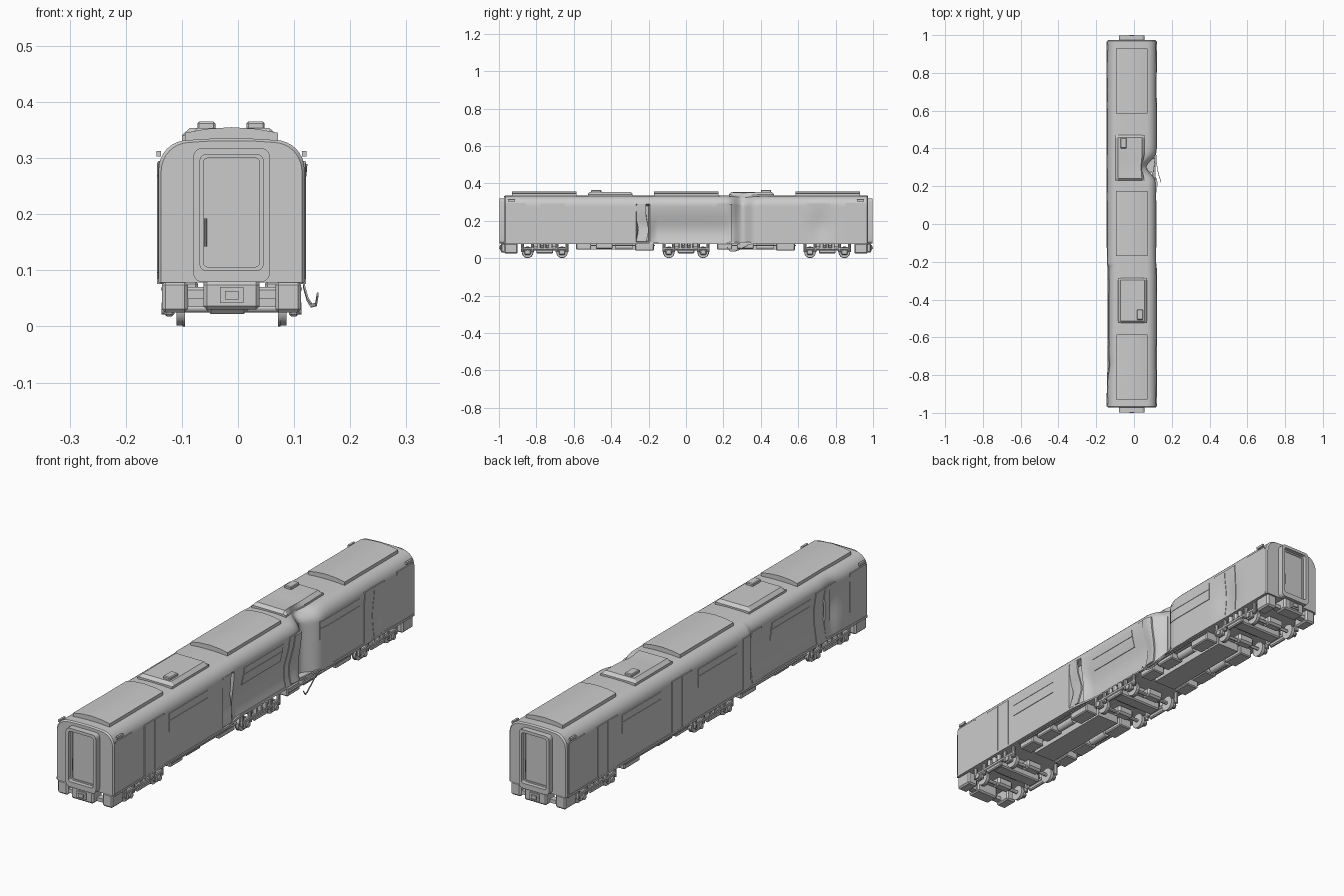
import bpy, bmesh, math
from mathutils import Vector, Matrix

XC, HALF, FLOOR, ROOF = -0.0115, 0.13, 0.078, 0.335   # car centre line and shell size

cube = bpy.data.objects.get("Cube")
if cube:
    bpy.data.objects.remove(cube, do_unlink=True)

paint = bpy.data.materials.new("plain grey")
paint.use_nodes = True
paint.diffuse_color = (0.6, 0.6, 0.6, 1)
paint.node_tree.nodes["Principled BSDF"].inputs["Base Color"].default_value = (0.6, 0.6, 0.6, 1)


def finish(name, bm, angle=30):
    bmesh.ops.recalc_face_normals(bm, faces=bm.faces)
    mesh = bpy.data.meshes.new(name)
    bm.to_mesh(mesh)
    bm.free()
    mesh.materials.append(paint)
    ob = bpy.data.objects.new(name, mesh)
    bpy.context.collection.objects.link(ob)
    ob.location.x = XC
    bpy.ops.object.select_all(action='DESELECT')
    ob.select_set(True)
    bpy.context.view_layer.objects.active = ob
    bpy.ops.object.shade_smooth_by_angle(angle=math.radians(angle))
    return ob


def skin(name, rings, closed=False, angle=30):
    """Join equal rings of points into one surface, capped unless it closes on itself."""
    bm = bmesh.new()
    rows = [[bm.verts.new(p) for p in ring] for ring in rings]
    n = len(rows[0])
    pairs = list(zip(rows, rows[1:])) + ([(rows[-1], rows[0])] if closed else [])
    for a, b in pairs:
        for i in range(n):
            j = (i + 1) % n
            bm.faces.new((a[i], a[j], b[j], b[i]))
    if not closed:
        bm.faces.new(rows[0])
        bm.faces.new(rows[-1])
    return finish(name, bm, angle)


def box(name, x, y, z, bevel=0.0):
    bm = bmesh.new()
    size = Matrix.Diagonal((x[1] - x[0], y[1] - y[0], z[1] - z[0], 1))
    mid = Vector((sum(x), sum(y), sum(z))) / 2
    bmesh.ops.create_cube(bm, size=1, matrix=Matrix.Translation(mid) @ size)
    if bevel:
        bmesh.ops.bevel(bm, geom=bm.edges[:], offset=bevel, segments=1, affect='EDGES')
    return finish(name, bm)


def cylinder(name, pos, radius, length, axis='X', sides=20):
    bm = bmesh.new()
    turn = {'X': Matrix.Rotation(math.pi / 2, 4, 'Y'), 'Y': Matrix.Rotation(math.pi / 2, 4, 'X'),
            'Z': Matrix.Identity(4)}[axis]
    bmesh.ops.create_cone(bm, cap_ends=True, segments=sides, radius1=radius, radius2=radius,
                          depth=length, matrix=Matrix.Translation(pos) @ turn)
    return finish(name, bm)


def spread(a, b, n):
    return [a + (b - a) * i / n for i in range(n + 1)]


def bell(v, mid, width):
    return math.exp(-((v - mid) / width) ** 2)


def ramp(v, a, b):
    t = min(max((v - a) / (b - a), 0), 1)
    return t * t * (3 - 2 * t)


# Crash damage: push the flanks inward
def dent(x, y, z):
    weight = ramp(abs(x) / HALF, 0.3, 0.9)
    if x > 0:
        push = 0.052 * bell(y, 0.3, 0.045)
        push += 0.03 * ramp(y, -0.23, -0.15) * ramp(-y, -0.3, -0.2) * bell(z, 0.14, 0.09)
        push += 0.012 * bell(y, 0.72, 0.06) * bell(z, 0.17, 0.08)
    else:
        push = 0.018 * ramp(-y, 0.21, 0.23) * ramp(y, -0.88, -0.7) * bell(z, 0.2, 0.1)
        push += 0.012 * bell(y, -0.75, 0.04) * bell(z, 0.2, 0.1)
    sag = 0.012 * bell(y, 0.31, 0.06) * ramp(x, 0.02, 0.1) * ramp(z, 0.25, 0.33)
    return Vector((x - math.copysign(push * weight, x), y, z - sag))


# Doorway torn open on one flank
def torn(x, y, z):
    p = dent(x, y, z)
    if x > 0.12 and -0.265 < y < -0.195 and 0.09 < z < 0.29:
        p.x -= 0.03
    return p


# Body shell
r = 0.052
arc = [(HALF - r + r * math.cos(a), ROOF - 0.003 - r + r * math.sin(a)) for a in spread(0, math.pi / 2, 8)]
right_half = [(HALF, z) for z in spread(FLOOR, ROOF - r - 0.003, 14)][:-1] + arc
right_half += [(0.05, ROOF - 0.001), (0.025, ROOF)]
profile = right_half + [(-x, z) for x, z in reversed(right_half)]
body_rings = []
for y in [-0.972] + spread(-0.966, 0.968, 260) + [0.974]:
    k = 0.965 if abs(y) > 0.97 else 1
    body_rings.append([torn(x * k, y, z if z < 0.2 else z - (1 - k) * 0.12) for x, z in profile])
skin("body_shell", body_rings)


def flank_panel(name, side, y0, y1, z0, z1, raised=0.0025, warp=dent):
    zs = spread(z0, z1, 10)
    ring = [(side * (HALF + raised), z) for z in zs] + [(side * (HALF - 0.004), z) for z in reversed(zs)]
    skin(name, [[warp(x, y, z) for x, z in ring] for y in spread(y0, y1, 16)])


# Side doors, windows and end panels
for side, tag in ((1, "left"), (-1, "right")):
    for mid in (-0.71, -0.23, 0.23, 0.71):
        if side == 1 and mid == -0.23:
            continue
        for a, b in ((-0.064, -0.001), (0.001, 0.064)):
            flank_panel(tag + "_side_door", side, mid + a, mid + b, 0.085, 0.292)
    for mid in (-0.49, 0.0, 0.49):
        flank_panel(tag + "_window", side, mid - 0.125, mid + 0.125, 0.205, 0.25)
        flank_panel(tag + "_window_vent", side, mid - 0.125, mid + 0.125, 0.2515, 0.28)
    for end in (-1, 1):
        y0, y1 = sorted((end * 0.855, end * 0.96))
        flank_panel(tag + "_end_panel", side, y0, y1, 0.085, 0.295, 0.0015)
        y0, y1 = sorted((end * 0.915, end * 0.952))
        flank_panel(tag + "_marker_lamp", side, y0, y1, 0.303, 0.313, 0.004)
    flank_panel(tag + "_sill", side, -0.965, 0.965, 0.076, 0.085, 0.003)


# Bent door leaves hanging in the damaged doorways
def bent(x, y, z):
    return Vector((x - 0.012 * bell(z, 0.17, 0.06) + 0.06 * (y + 0.2), y + 0.015 * bell(z, 0.15, 0.05), z))


flank_panel("bent_door_leaf", 1, -0.27, -0.215, 0.088, 0.29, 0.003, bent)
flank_panel("loose_door_leaf", 1, 0.195, 0.245, 0.085, 0.29, 0.003,
            lambda x, y, z: dent(x, y, z) + Vector((0.006 + 0.1 * (y - 0.22), 0, 0)))
flank_panel("cracked_door_leaf", -1, -0.745, -0.705, 0.09, 0.29, 0.003,
            lambda x, y, z: dent(x, y, z) + Vector((-0.012 * bell(z, 0.2, 0.05), 0, 0)))

# Roof equipment
half_cover = [(0.083, 0.328), (0.083, 0.345), (0.045, 0.352), (0.0, 0.355)]
cover = half_cover + [(-x, z) for x, z in half_cover[-2::-1]]
for y0, y1 in ((-0.93, -0.585), (-0.17, 0.175), (0.585, 0.93)):
    rings = [[dent(x, y, z) for x, z in cover] for y in spread(y0, y1, 24)]
    skin("roof_cover", rings, angle=8)

for y0, y1, mid, fan in ((-0.525, -0.285, 0.003, (0.043, -0.48)), (0.23, 0.47, -0.01, (-0.045, 0.428))):
    rings = []
    for y in [y0] + spread(y0 + 0.012, y1 - 0.012, 16) + [y1]:
        top = 0.342 if y in (y0, y1) else 0.354
        pts = [(0.078, 0.328), (0.078, 0.341), (0.064, top), (-0.064, top), (-0.078, 0.341), (-0.078, 0.328)]
        rings.append([dent(x + mid, y, z) for x, z in pts])
    skin("roof_cooling_unit", rings, angle=8)
    fx, fy = fan
    box("roof_fan_box", (fx - 0.016, fx + 0.016), (fy - 0.027, fy + 0.027), (0.35, 0.365), 0.003)


# Gangway ends
def rounded(hw, z0, z1, rad):
    pts = []
    for cx, cz, start in ((hw - rad, z1 - rad, 0), (rad - hw, z1 - rad, 1), (rad - hw, z0 + rad, 2), (hw - rad, z0 + rad, 3)):
        pts += [(cx + rad * math.cos(a), cz + rad * math.sin(a))
                for a in spread(start * math.pi / 2, (start + 1) * math.pi / 2, 5)]
    return pts


def frame(name, outer, inner, y0, y1):
    skin(name, [[(o[0], y0, o[1]), (o[0], y1, o[1]), (i[0], y1, i[1]), (i[0], y0, i[1])]
                for o, i in zip(outer, inner)], closed=True)


for end, tag in ((-1, "front"), (1, "rear")):
    def span(a, b):
        return tuple(sorted((end * a, end * b)))
    frame(tag + "_gangway_frame", rounded(0.068, 0.079, 0.318, 0.016), rounded(0.056, 0.1, 0.306, 0.01),
          end * 0.965, end * 0.998)
    box(tag + "_end_door", (-0.057, 0.057), span(0.965, 0.978), (0.098, 0.307))
    frame(tag + "_door_trim", rounded(0.056, 0.1, 0.306, 0.008), rounded(0.05, 0.106, 0.3, 0.008),
          end * 0.97, end * 0.981)
    cylinder(tag + "_door_handle", (end * 0.046, end * 0.986, 0.167), 0.002, 0.05, 'Z', 8)
    # Buffer beam, corner blocks and coupler
    box(tag + "_buffer_beam", (-0.05, 0.05), span(0.93, 0.99), (0.03, 0.08), 0.006)
    box(tag + "_coupler_box", (-0.021, 0.021), span(0.97, 0.995), (0.042, 0.07))
    box(tag + "_coupler_head", (-0.012, 0.012), span(0.97, 1.0), (0.048, 0.063))
    for s in (-1, 1):
        box(tag + "_corner_block", tuple(sorted((s * 0.078, s * 0.124))), span(0.9, 0.972), (0.025, 0.08), 0.006)
        box(tag + "_beam_link", tuple(sorted((s * 0.045, s * 0.08))), span(0.94, 0.965), (0.035, 0.05))

# Wheel trucks
for yc in (-0.755, 0.0, 0.755):
    box("truck_bolster", (-0.1, 0.1), (yc - 0.028, yc + 0.028), (0.035, 0.07), 0.005)
    box("truck_top_plate", (-0.05, 0.05), (yc - 0.06, yc + 0.06), (0.06, 0.08))
    for s in (-1, 1):
        fx = tuple(sorted((s * 0.104, s * 0.118)))
        box("truck_side_frame", fx, (yc - 0.125, yc + 0.125), (0.042, 0.056), 0.003)
        box("truck_frame_drop", fx, (yc - 0.045, yc + 0.045), (0.026, 0.044), 0.004)
        for k in (-0.03, 0.0, 0.03):
            cylinder("truck_spring", (s * 0.111, yc + k, 0.066), 0.01, 0.026, 'Z', 12)
    for wy in (yc - 0.092, yc + 0.092):
        cylinder("axle", (0, wy, 0.032), 0.007, 0.22, 'X', 12)
        box("axle_motor", (-0.045, 0.03), (wy - 0.022, wy + 0.022), (0.022, 0.06), 0.008)
        for s in (-1, 1):
            cylinder("wheel", (s * 0.092, wy, 0.031), 0.029, 0.012, 'X', 24)
            cylinder("wheel_flange", (s * 0.085, wy, 0.031), 0.031, 0.004, 'X', 24)
            cylinder("axle_cap", (s * 0.122, wy, 0.032), 0.011, 0.006, 'X', 12)
            fx = tuple(sorted((s * 0.102, s * 0.12)))
            box("axle_box", fx, (wy - 0.017, wy + 0.017), (0.018, 0.046), 0.004)
            for k in (-0.026, 0.026):
                cylinder("axle_spring", (s * 0.111, wy + k, 0.055), 0.008, 0.045, 'Z', 10)

# Underfloor equipment
for s in (-1, 1):
    mid = s * 0.377
    box("underfloor_tray", (-0.05, 0.05), (mid - 0.2, mid + 0.2), (0.045, 0.08))
    for side in (-1, 1):
        for k, half, low in ((-0.17, 0.04, 0.045), (-0.06, 0.045, 0.05), (0.155, 0.05, 0.04)):
            bx = tuple(sorted((side * 0.06, side * 0.118)))
            box("equipment_box", bx, (mid + k - half, mid + k + half), (low, 0.08), 0.004)
        cylinder("air_tank", (side * 0.085, mid + 0.045, 0.061), 0.016, 0.09, 'Y', 14)
        box("side_pipe", tuple(sorted((side * 0.12, side * 0.126))), (mid - 0.21, mid + 0.21), (0.064, 0.069))

# Torn trim strip hanging from the deep dent
path = [(0.126, 0.37, 0.083), (0.128, 0.33, 0.066), (0.134, 0.29, 0.045), (0.141, 0.26, 0.034),
        (0.149, 0.235, 0.036), (0.152, 0.22, 0.054)]
skin("torn_trim_strip", [[(x + dx, y, z + dz) for dx, dz in ((0, 0), (0.003, 0), (0.003, 0.006), (0, 0.006))]
                         for x, y, z in path])
